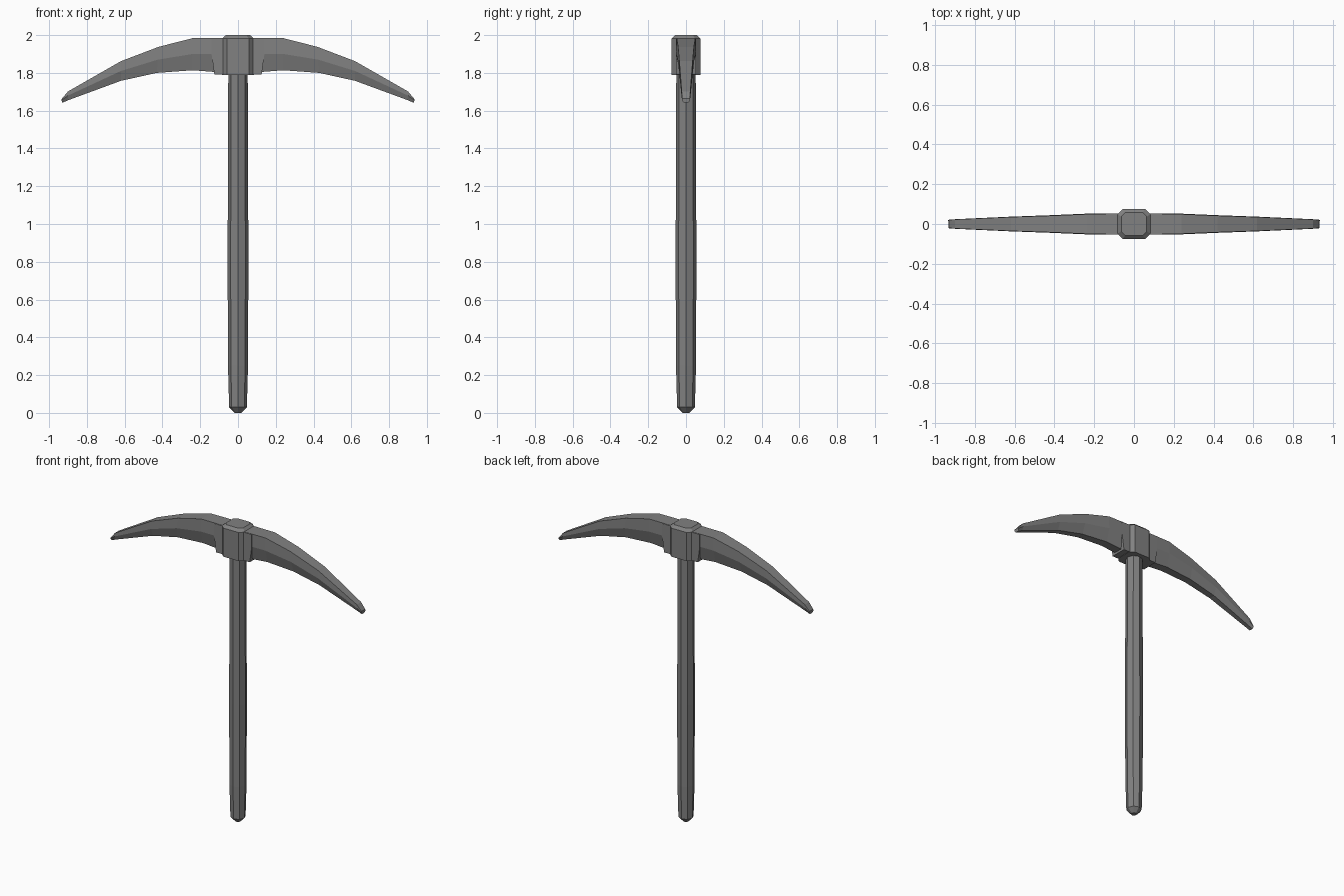
import bpy, bmesh, math

if "Cube" in bpy.data.objects:
    bpy.data.objects.remove(bpy.data.objects["Cube"])

gray = bpy.data.materials.new("dark_gray")
gray.diffuse_color = (0.22, 0.22, 0.22, 1)
gray.use_nodes = True
gray.node_tree.nodes["Principled BSDF"].inputs["Base Color"].default_value = gray.diffuse_color


def loft(name, rings):
    """Skin a list of equal-length point rings, capping both ends."""
    bm = bmesh.new()
    loops = [[bm.verts.new(p) for p in ring] for ring in rings]
    n = len(loops[0])
    for a, b in zip(loops, loops[1:]):
        for i in range(n):
            j = (i + 1) % n
            bm.faces.new((a[i], a[j], b[j], b[i]))
    bm.faces.new(loops[0][::-1])
    bm.faces.new(loops[-1])
    bmesh.ops.recalc_face_normals(bm, faces=bm.faces)
    mesh = bpy.data.meshes.new(name)
    bm.to_mesh(mesh)
    bm.free()
    mesh.materials.append(gray)
    obj = bpy.data.objects.new(name, mesh)
    bpy.context.collection.objects.link(obj)
    return obj


def octagon(r, z):
    return [(r * math.cos(i * math.pi / 4), r * math.sin(i * math.pi / 4), z)
            for i in range(8)]


def chamfered_rect(x, y, c, z):
    return [(x, y - c, z), (x, c - y, z), (x - c, -y, z), (c - x, -y, z),
            (-x, c - y, z), (-x, y - c, z), (c - x, y, z), (x - c, y, z)]


# Handle: eight-sided shaft with a slim butt and shallow domed end
loft("handle", [octagon(r, z) for r, z in
                [(0.018, 0.0), (0.047, 0.03), (0.053, 0.25), (0.055, 0.8),
                 (0.053, 1.4), (0.051, 1.9)]])

# Collar: chamfered block around the top of the handle
loft("collar", [chamfered_rect(0.084, 0.076, 0.027, 1.79),
                chamfered_rect(0.084, 0.076, 0.027, 1.982),
                chamfered_rect(0.064, 0.057, 0.02, 2.0)])

# Socket: narrower block the blades grow out of
loft("socket", [[(-x, -0.054, z), (x, -0.054, z), (x, 0.054, z), (-x, 0.054, z)]
                for x, z in [(0.125, 1.792), (0.14, 1.9), (0.14, 1.982)]])

# Blades: x/z of top edge, crease and bottom edge, plus half width
stations = [
    ((0.06, 1.984), (0.06, 1.90), (0.06, 1.80), 0.054),
    ((0.24, 1.984), (0.24, 1.90), (0.24, 1.814), 0.052),
    ((0.42, 1.938), (0.425, 1.87), (0.43, 1.80), 0.044),
    ((0.62, 1.862), (0.62, 1.81), (0.62, 1.758), 0.037),
    ((0.90, 1.702), (0.90, 1.68), (0.90, 1.655), 0.024),
    ((0.932, 1.664), (0.935, 1.655), (0.93, 1.642), 0.021),
]
for side, label in ((-1, "left_blade"), (1, "right_blade")):
    rings = []
    for top, mid, low, w in stations:
        half = [(top, 0.95 * w), (mid, w), (low, 0.55 * w)]
        rings.append([(side * p[0], y, p[1]) for p, y in half]
                     + [(side * p[0], -y, p[1]) for p, y in reversed(half)])
    loft(label, rings)
